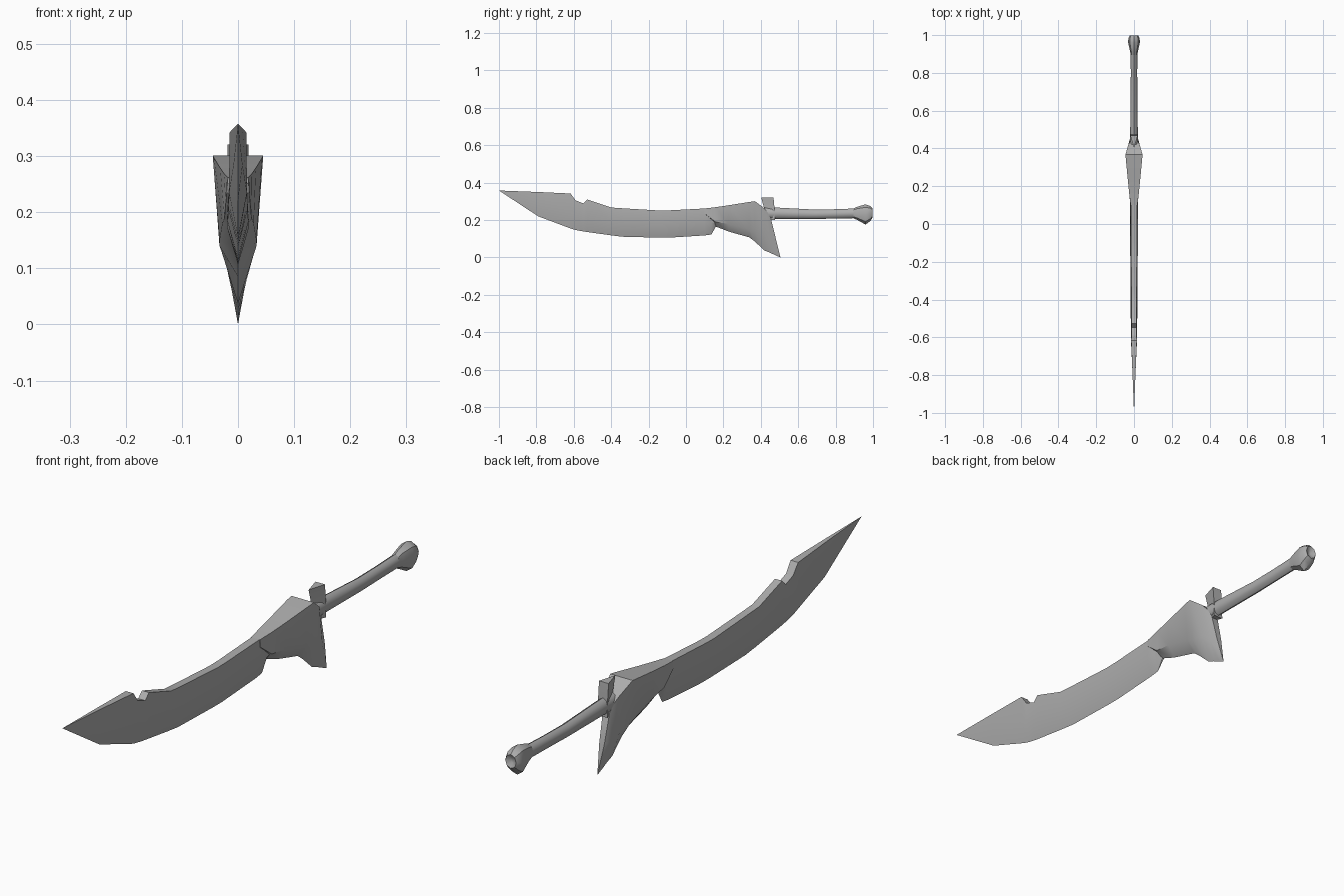
import bpy, bmesh, math

cube = bpy.data.objects.get("Cube")
if cube:
    bpy.data.objects.remove(cube, do_unlink=True)

steel = bpy.data.materials.new("worn_steel_grey")
steel.use_nodes = True
GREY = (0.42, 0.42, 0.42, 1)
steel.diffuse_color = GREY
steel.node_tree.nodes["Principled BSDF"].inputs["Base Color"].default_value = GREY


def loft(name, rings, angle):
    """Skin a list of equal-sized point rings and close both ends."""
    bm = bmesh.new()
    rows = [[bm.verts.new(p) for p in ring] for ring in rings]
    n = len(rows[0])
    for a, b in zip(rows, rows[1:]):
        for i in range(n):
            j = (i + 1) % n
            bm.faces.new((a[i], a[j], b[j], b[i]))
    bm.faces.new(rows[0])
    bm.faces.new(rows[-1])
    bmesh.ops.remove_doubles(bm, verts=bm.verts, dist=0.0005)
    bmesh.ops.recalc_face_normals(bm, faces=bm.faces)
    mesh = bpy.data.meshes.new(name)
    bm.to_mesh(mesh)
    bm.free()
    mesh.materials.append(steel)
    obj = bpy.data.objects.new(name, mesh)
    bpy.context.collection.objects.link(obj)
    bpy.ops.object.select_all(action='DESELECT')
    obj.select_set(True)
    bpy.context.view_layer.objects.active = obj
    bpy.ops.object.shade_smooth_by_angle(angle=math.radians(angle))
    return obj


def keel(y, top, top_w, side, side_w, bottom):
    """Mirrored section: flat back, side ridge, sharp lower edge."""
    return [(top_w, y, top), (side_w, y, side), (0, y, bottom),
            (-side_w, y, side), (-top_w, y, top)]


def oval(y, z, rx, rz, sides=8):
    return [(rx * math.cos(math.tau * i / sides), y, z + rz * math.sin(math.tau * i / sides))
            for i in range(sides)]


# Curved blade with a chipped notch in its back
blade = [
    (-1.0, .358, 0, .358, 0, .358),
    (-.79, .350, .008, .285, .008, .22),
    (-.617, .342, .015, .235, .016, .155),
    (-.59, .305, .014, .23, .016, .147),
    (-.548, .289, .014, .215, .017, .139),
    (-.527, .310, .014, .205, .017, .136),
    (-.398, .267, .014, .19, .018, .118),
    (-.34, .263, .014, .185, .019, .111),
    (-.14, .251, .015, .175, .02, .106),
    (-.09, .252, .015, .175, .02, .106),
    (.10, .262, .016, .182, .02, .118),
    (.136, .264, .016, .185, .02, .123),
    (.158, .264, .016, .19, .018, .163),
    (.22, .264, .016, .2, .018, .17),
]
loft("blade", [keel(*s) for s in blade], 25)

# Flared guard that sweeps down to a spike
guard = [
    (.10, .262, .018, .235, .02, .23),
    (.126, .265, .021, .215, .022, .208),
    (.158, .269, .025, .19, .024, .166),
    (.227, .279, .032, .18, .028, .139),
    (.34, .297, .043, .15, .033, .107),
    (.368, .301, .045, .14, .033, .085),
    (.42, .262, .03, .132, .03, .037),
    (.45, .225, .014, .11, .022, .025),
    (.48, .102, .01, .06, .011, .011),
    (.505, 0, 0, 0, 0, 0),
]
loft("guard", [keel(*s) for s in guard], 35)

# Small wedge-shaped tab on top, behind the guard
tab = [[(0, y0, z), (.019, y1, z), (-.019, y1, z)]
       for z, y0, y1 in ((.2, .425, .475), (.265, .417, .473), (.321, .402, .468))]
loft("guard_tab", tab, 30)

# Grip, slightly waisted
grip = [(.42, .236, .02, .032), (.5, .236, .02, .03), (.69, .231, .018, .025),
        (.8, .233, .017, .025), (.905, .236, .018, .026)]
loft("grip", [oval(*s) for s in grip], 50)

# Faceted pommel with a sunken end
pommel = [(.895, .236, .018, .026), (.915, .236, .021, .035), (.96, .23, .031, .054),
          (.985, .235, .03, .04), (.998, .238, .022, .025), (.988, .238, .006, .008)]
loft("pommel", [oval(*s) for s in pommel], 35)
